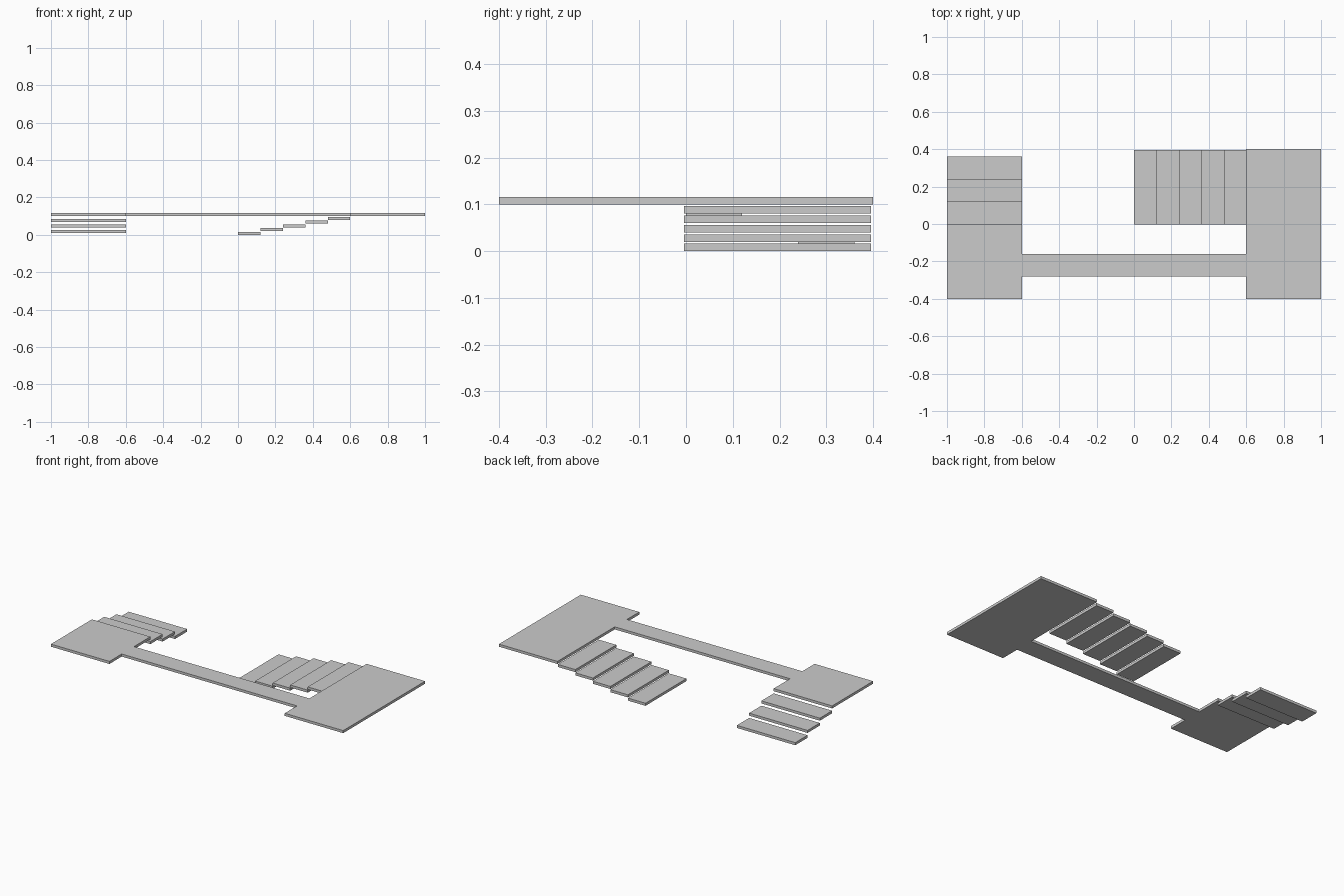
import bpy
import bmesh

cube = bpy.data.objects.get("Cube")
if cube:
    bpy.data.objects.remove(cube, do_unlink=True)

THICK = 0.016    # slab thickness
DECK_Z = 0.1     # underside of the upper deck
TREAD = 0.12     # depth of every step

grey = bpy.data.materials.new("plain_grey")
grey.use_nodes = True
colour = (0.6, 0.6, 0.6, 1)
grey.diffuse_color = colour
grey.node_tree.nodes["Principled BSDF"].inputs["Base Color"].default_value = colour


def slab(name, outline, z):
    """Extrude a flat outline upward into a slab."""
    bm = bmesh.new()
    face = bm.faces.new([bm.verts.new((x, y, z)) for x, y in outline])
    grown = bmesh.ops.extrude_face_region(bm, geom=[face], use_keep_orig=True)
    top = [v for v in grown["geom"] if isinstance(v, bmesh.types.BMVert)]
    bmesh.ops.translate(bm, verts=top, vec=(0, 0, THICK))
    bmesh.ops.recalc_face_normals(bm, faces=bm.faces)
    mesh = bpy.data.meshes.new(name)
    bm.to_mesh(mesh)
    bm.free()
    mesh.materials.append(grey)
    obj = bpy.data.objects.new(name, mesh)
    bpy.context.collection.objects.link(obj)
    return obj


def rect(x0, x1, y0, y1):
    return [(x0, y0), (x1, y0), (x1, y1), (x0, y1)]


# Upper deck: two landings joined by a narrow walkway
slab("upper_deck", [
    (-1, -0.4), (-0.6, -0.4), (-0.6, -0.28), (0.6, -0.28),
    (0.6, -0.4), (1, -0.4), (1, 0.4), (0.6, 0.4),
    (0.6, -0.16), (-0.6, -0.16), (-0.6, 0), (-1, 0)], DECK_Z)

# Side stair: five steps rising toward the large landing
for i in range(5):
    x = i * TREAD
    slab(f"side_step_{i + 1}", rect(x, x + TREAD, -0.004, 0.396), i * 0.02)

# Back stair: three steps descending behind the small landing
for i in range(3):
    y = i * TREAD
    slab(f"back_step_{i + 1}", rect(-1, -0.6, y, y + TREAD), DECK_Z - 0.03 * (i + 1))
